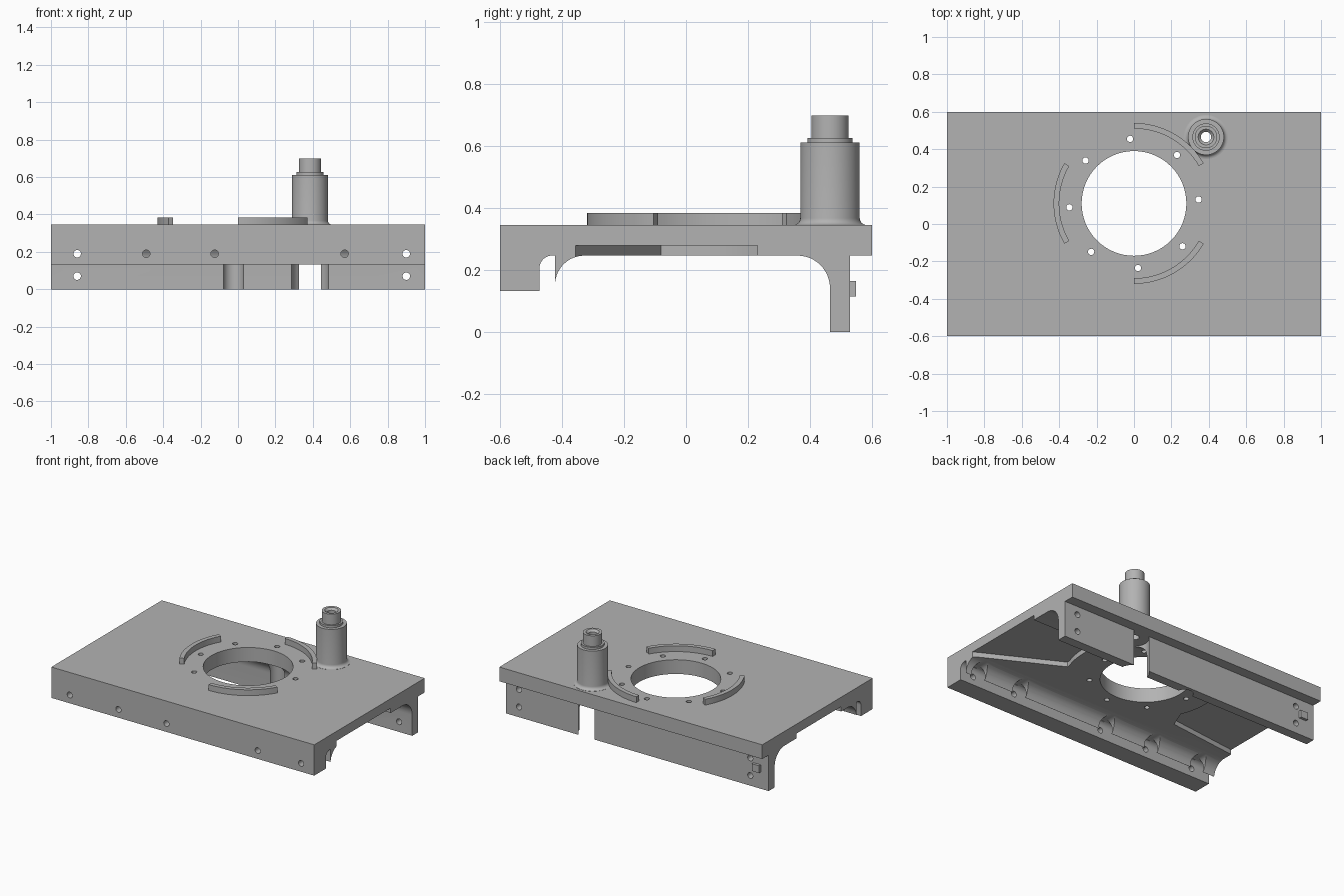
import bpy, bmesh
from math import sin, cos, pi, radians
from mathutils import Matrix, Vector

if "Cube" in bpy.data.objects:
    bpy.data.objects.remove(bpy.data.objects["Cube"])

grey = bpy.data.materials.new("machined grey")
grey.use_nodes = True
GREY = (0.45, 0.45, 0.45, 1)
grey.diffuse_color = GREY
grey.node_tree.nodes["Principled BSDF"].inputs["Base Color"].default_value = GREY

BORE = (0, 0.11)      # centre of the large opening
PIN = (0.385, 0.465)  # centre of the post
TOP, UNDER = 0.345, 0.247


def arc(cx, cy, r, a0, a1, n=12):
    angles = [radians(a0 + (a1 - a0) * i / n) for i in range(n + 1)]
    return [(cx + r * cos(a), cy + r * sin(a)) for a in angles]


def finish(name, bm):
    bmesh.ops.recalc_face_normals(bm, faces=bm.faces)
    mesh = bpy.data.meshes.new(name)
    bm.to_mesh(mesh)
    bm.free()
    mesh.materials.append(grey)
    obj = bpy.data.objects.new(name, mesh)
    bpy.context.collection.objects.link(obj)
    return obj


def extrude(bm, points, offset):
    """Add a prism: 3D outline swept along offset."""
    face = bm.faces.new([bm.verts.new(p) for p in points])
    new = bmesh.ops.extrude_face_region(bm, geom=[face])["geom"]
    verts = [g for g in new if isinstance(g, bmesh.types.BMVert)]
    bmesh.ops.translate(bm, verts=verts, vec=offset)


def upright(bm, outline, z0, z1):
    extrude(bm, [(x, y, z0) for x, y in outline], (0, 0, z1 - z0))


def along_y(bm, x, z, r, y0, y1):
    outline = arc(x, z, r, 0, 345, 23)
    extrude(bm, [(u, y0, v) for u, v in outline], (0, y1 - y0, 0))


def circle(c, r, n=32):
    return arc(c[0], c[1], r, 0, 360 - 360 / n, n - 1)


def cut(target, name, build):
    """Subtract a hidden helper solid made by build(bm)."""
    bm = bmesh.new()
    build(bm)
    cutter = finish(name, bm)
    mod = target.modifiers.new(name, "BOOLEAN")
    mod.operation, mod.solver, mod.object = "DIFFERENCE", "EXACT", cutter
    bpy.context.view_layer.objects.active = target
    bpy.ops.object.modifier_apply(modifier=name)
    bpy.data.objects.remove(cutter)


def smooth(obj, angle=30):
    bpy.ops.object.select_all(action="DESELECT")
    obj.select_set(True)
    bpy.context.view_layer.objects.active = obj
    bpy.ops.object.shade_smooth_by_angle(angle=radians(angle))


# Base plate with front skirt, clamping rail and rear flange in one section
section = [(-0.6, TOP), (-0.6, 0.133), (-0.473, 0.133)]
section += arc(-0.433, UNDER - 0.04, 0.04, 180, 90, 8)
section += [(-0.423, UNDER), (-0.423, 0.16)]
section += arc(-0.328, 0.152, 0.095, 175, 90)
section += arc(0.36, UNDER - 0.105, 0.105, 90, 0)
section += [(0.465, 0), (0.53, 0), (0.53, UNDER), (0.6, UNDER), (0.6, TOP)]
bm = bmesh.new()
extrude(bm, [(-1, y, z) for y, z in section], (2, 0, 0))
plate = finish("base_plate", bm)

# Large opening, and the clearance behind the post that splits the flange
cut(plate, "opening", lambda b: upright(b, circle(BORE, 0.28, 64), -0.1, 0.5))
cut(plate, "post_clearance",
    lambda b: upright(b, circle((PIN[0], 0.45), 0.1, 40), -0.1, UNDER))
cut(plate, "post_bore", lambda b: upright(b, circle(PIN, 0.028), 0.2, 0.5))

# Groove on the inner side of the flange below one bolt hole
cut(plate, "bolt_groove",
    lambda b: upright(b, circle((-0.024, 0.455), 0.055), -0.1, UNDER))


# Ring of eight bolt holes
def bolt_ring(b):
    for x, y in circle((0, 0), 0.346, 8):
        p = Matrix.Rotation(radians(3.5), 2) @ Vector((x, y))
        upright(b, circle((p.x + BORE[0], p.y + BORE[1]), 0.017, 16), 0.2, 0.5)


cut(plate, "bolt_ring", bolt_ring)

# Shallow recesses under the plate, open at both ends
ENDS = (-0.86, 0.9)
right_pocket = [(1.1, -0.41), (0.47, -0.08)] + arc(*BORE, 0.5, -20, 14) + [(1.1, 0.23)]
left_pocket = [(-1.1, -0.27), (-0.49, -0.2)] + arc(*BORE, 0.48, 203, 166) + [(-1.1, 0.23)]


def pockets(b):
    for outline in (right_pocket, left_pocket):
        upright(b, outline, 0.2, 0.28)


cut(plate, "under_pockets", pockets)


# Screw holes in the skirt, with scallops through the rail
def skirt_holes(b):
    for x in (-0.86, -0.49, -0.125, 0.57, 0.9):
        along_y(b, x, 0.19, 0.02, -0.7, -0.45)


def rail_scallops(b):
    for x in (-0.86, -0.49, -0.125, 0.57, 0.9):
        along_y(b, x, 0.19, 0.056, -0.45, -0.2)


def flange_holes(b):
    for x in ENDS:
        for z in (0.07, 0.19):
            along_y(b, x, z, 0.02, 0.3, 0.58)


cut(plate, "skirt_holes", skirt_holes)
cut(plate, "rail_scallops", rail_scallops)
cut(plate, "flange_holes", flange_holes)
smooth(plate)

# Three raised arc ribs around the opening
for name, start in (("rear", 30), ("right", 150), ("front", 270)):
    bm = bmesh.new()
    outline = arc(*BORE, 0.43, start, start + 60, 20) + arc(*BORE, 0.4, start + 60, start, 20)
    upright(bm, outline, TOP - 0.01, 0.385)
    smooth(finish(name + "_arc_rib", bm))

# Hollow stepped post, turned from a profile
profile = [(0.028, TOP - 0.005), (0.118, TOP - 0.005)]
profile += arc(0.118, TOP + 0.023, 0.022, 270, 180, 6)
profile += [(0.096, 0.612), (0.073, 0.612), (0.073, 0.627), (0.06, 0.627),
            (0.06, 0.7), (0.042, 0.7), (0.028, 0.686)]
bm = bmesh.new()
verts = [bm.verts.new((r, 0, z)) for r, z in profile]
edges = [bm.edges.new((verts[i - 1], verts[i])) for i in range(len(verts))]
bmesh.ops.spin(bm, geom=verts + edges, cent=(0, 0, 0), axis=(0, 0, 1),
               angle=2 * pi, steps=48)
bmesh.ops.remove_doubles(bm, verts=bm.verts, dist=0.0001)
post = finish("post", bm)
post.location = (PIN[0], PIN[1], 0)
smooth(post)

# Small square stop on the back of the flange
bm = bmesh.new()
upright(bm, [(-0.94, 0.52), (-0.885, 0.52), (-0.885, 0.549), (-0.94, 0.549)], 0.115, 0.165)
finish("flange_stop", bm)
